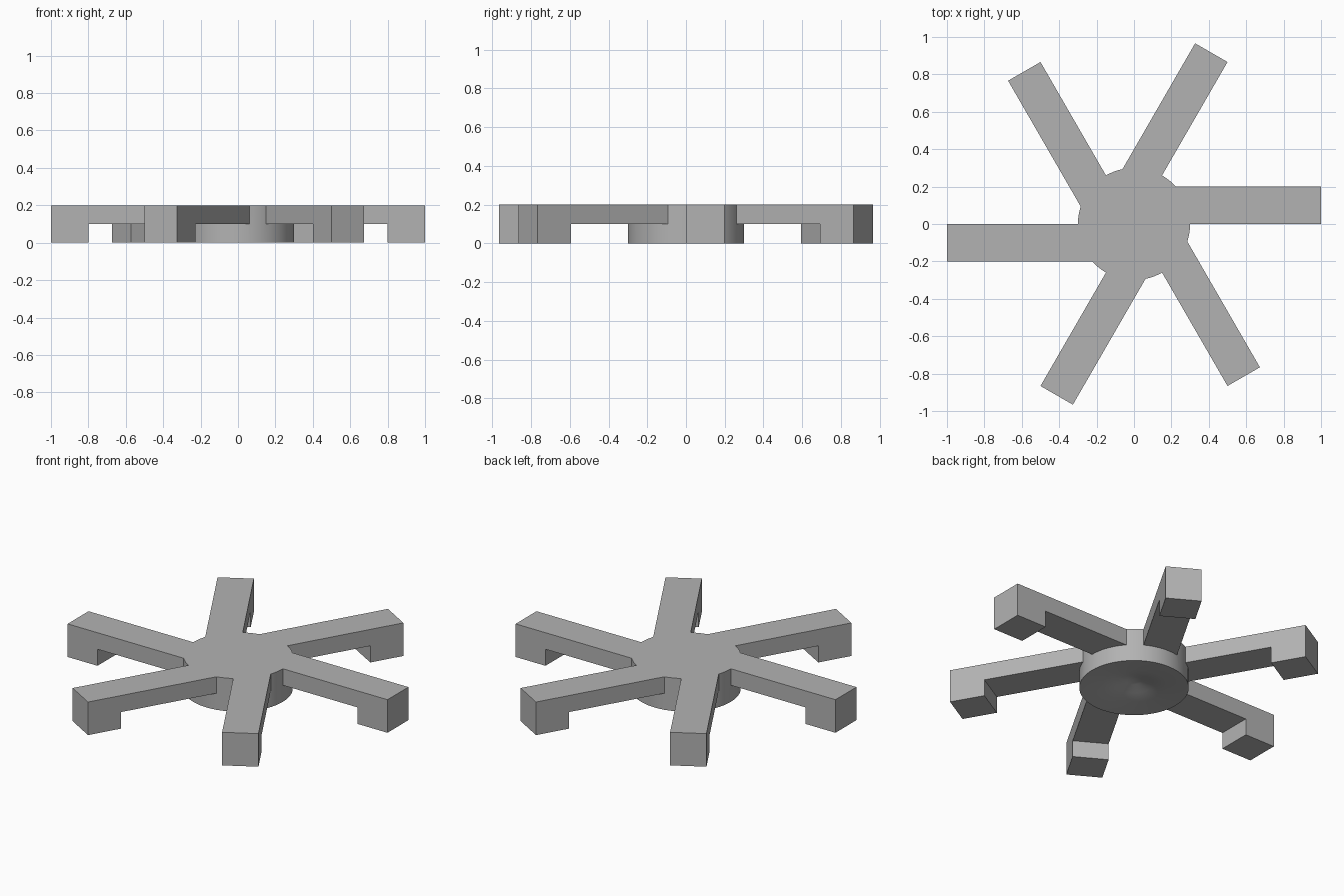
import bpy, bmesh, math
from mathutils import Matrix, Vector

cube = bpy.data.objects.get("Cube")
if cube:
    bpy.data.objects.remove(cube, do_unlink=True)

ARMS = 6
HUB_R, TOP, MID = 0.3, 0.2, 0.1

gray = bpy.data.materials.new("plain gray")
gray.use_nodes = True
color = (0.45, 0.45, 0.45, 1)
gray.diffuse_color = color
gray.node_tree.nodes["Principled BSDF"].inputs["Base Color"].default_value = color


def make_object(name, bm):
    bmesh.ops.recalc_face_normals(bm, faces=bm.faces)
    mesh = bpy.data.meshes.new(name)
    bm.to_mesh(mesh)
    bm.free()
    mesh.materials.append(gray)
    obj = bpy.data.objects.new(name, mesh)
    bpy.context.collection.objects.link(obj)
    return obj


# Hub: a lathed disc with a shallow dimple underneath
bm = bmesh.new()
profile = [(0, 0.05), (0.04, 0.045), (0.1, 0.025), (0.18, 0.01),
           (HUB_R, 0), (HUB_R, TOP), (0, TOP)]
verts = [bm.verts.new((x, 0, z)) for x, z in profile]
edges = [bm.edges.new(pair) for pair in zip(verts, verts[1:])]
bmesh.ops.spin(bm, geom=verts + edges, cent=(0, 0, 0), axis=(0, 0, 1),
               angle=math.tau, steps=64, use_duplicate=False)
bmesh.ops.remove_doubles(bm, verts=bm.verts, dist=0.0005)
hub = make_object("hub_with_arms", bm)

# Arms: L-shaped side profile, each offset to one side of its radius
bm = bmesh.new()
side = [(0.13, MID), (0.8, MID), (0.8, 0), (1, 0), (1, TOP), (0.13, TOP)]
for i in range(ARMS):
    face = bm.faces.new([bm.verts.new((x, 0, z)) for x, z in side])
    grown = bmesh.ops.extrude_face_region(bm, geom=[face])["geom"]
    far = [v for v in grown if isinstance(v, bmesh.types.BMVert)]
    bmesh.ops.translate(bm, verts=far, vec=Vector((0, 0.2, 0)))
    new_verts = list({*face.verts, *far})
    bmesh.ops.rotate(bm, verts=new_verts, cent=(0, 0, 0),
                     matrix=Matrix.Rotation(math.tau * i / ARMS, 3, "Z"))
arms = make_object("arms", bm)
arms.hide_render = True

# Fuse the arms into the hub
fuse = hub.modifiers.new("fuse arms", "BOOLEAN")
fuse.operation = "UNION"
fuse.solver = "EXACT"
fuse.object = arms
bpy.context.view_layer.objects.active = hub
bpy.ops.object.select_all(action="DESELECT")
hub.select_set(True)
bpy.ops.object.modifier_apply(modifier=fuse.name)
bpy.data.objects.remove(arms, do_unlink=True)
bpy.ops.object.shade_smooth_by_angle(angle=math.radians(35))
